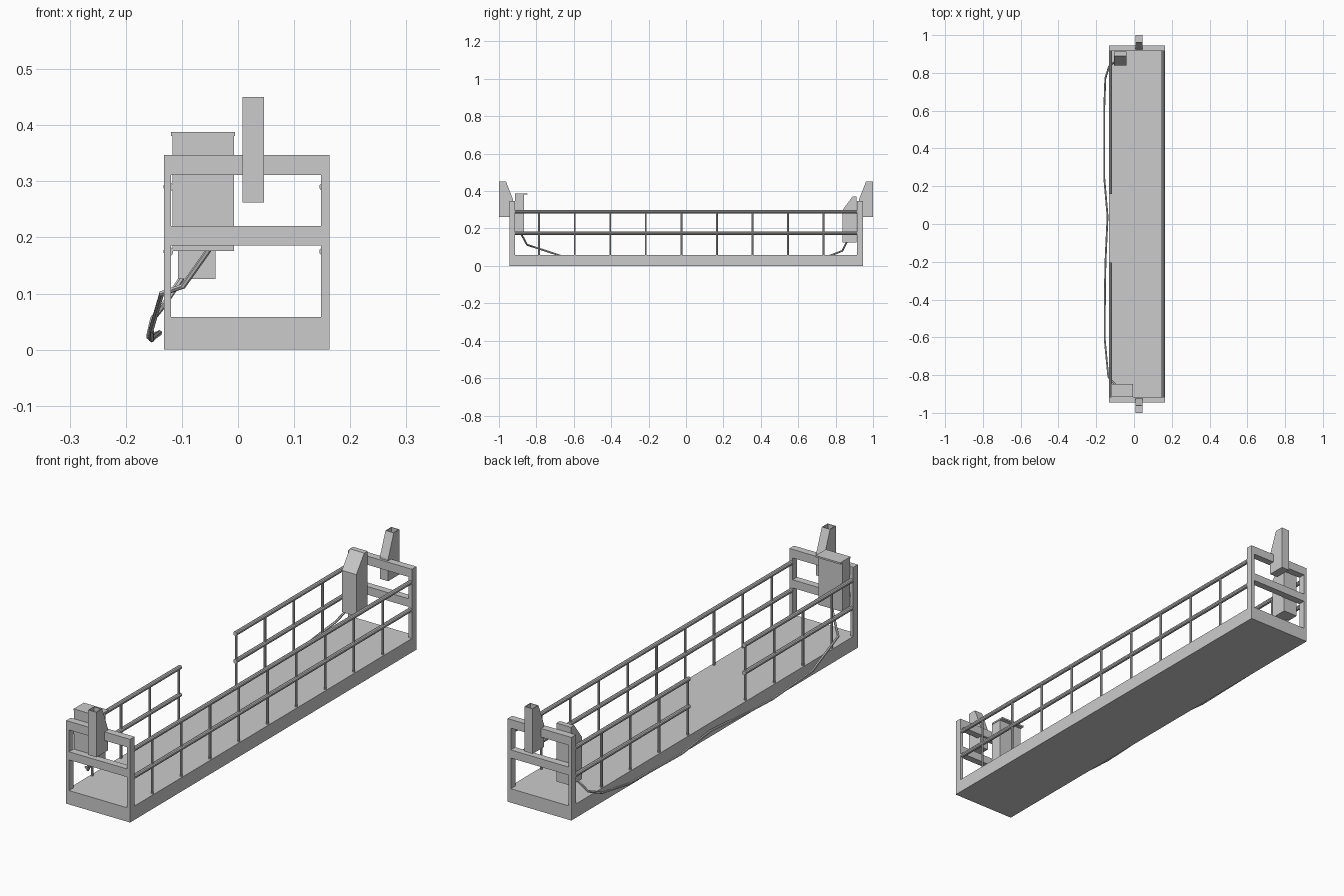
import bpy, bmesh
from mathutils import Vector

if "Cube" in bpy.data.objects:
    bpy.data.objects.remove(bpy.data.objects["Cube"])

X0, X1 = -0.132, 0.163      # platform width limits
YE, YI = 0.945, 0.915       # outer and inner faces of the end frames


def finish(name, bm):
    bmesh.ops.recalc_face_normals(bm, faces=bm.faces[:])
    me = bpy.data.meshes.new(name)
    bm.to_mesh(me)
    bm.free()
    ob = bpy.data.objects.new(name, me)
    bpy.context.collection.objects.link(ob)
    return ob


def add_box(bm, x0, x1, y0, y1, z0, z1):
    r = bmesh.ops.create_cube(bm, size=1)
    bmesh.ops.scale(bm, vec=(x1 - x0, y1 - y0, z1 - z0), verts=r['verts'])
    bmesh.ops.translate(bm, vec=((x0 + x1) / 2, (y0 + y1) / 2, (z0 + z1) / 2), verts=r['verts'])


def add_prism(bm, pts, x0, x1):
    """Extrude a (y, z) profile along x."""
    f = bm.faces.new([bm.verts.new((x0, y, z)) for y, z in pts])
    r = bmesh.ops.extrude_face_region(bm, geom=[f])
    vs = [g for g in r['geom'] if isinstance(g, bmesh.types.BMVert)]
    bmesh.ops.translate(bm, vec=(x1 - x0, 0, 0), verts=vs)


def add_rod(bm, a, b, r, sides=8):
    a, b = Vector(a), Vector(b)
    d = b - a
    m = d.to_track_quat('Z', 'Y').to_matrix().to_4x4()
    m.translation = (a + b) / 2
    bmesh.ops.create_cone(bm, cap_ends=True, segments=sides, radius1=r, radius2=r,
                          depth=d.length, matrix=m)


# Platform base with flat deck
bm = bmesh.new()
add_box(bm, X0, X1, -YE, YE, 0, 0.058)
finish("platform_base", bm)

for s, end in ((-1, "front"), (1, "back")):
    # End frame: two posts and two cross bars
    ya, yb = sorted((s * YI, s * YE))
    bm = bmesh.new()
    add_box(bm, X0, X0 + 0.013, ya, yb, 0.058, 0.347)
    add_box(bm, X1 - 0.015, X1, ya, yb, 0.058, 0.347)
    for z0, z1 in ((0.186, 0.22), (0.311, 0.347)):
        add_box(bm, X0 + 0.013, X1 - 0.015, ya, yb, z0, z1)
    finish(end + "_end_frame", bm)

    # Hanger bracket with an open top
    bm = bmesh.new()
    prof = [(1.0, 0.262), (1.0, 0.45), (0.962, 0.45), (0.925, 0.355), (0.925, 0.262)]
    add_prism(bm, [(s * y, z) for y, z in prof], 0.008, 0.046)
    bmesh.ops.recalc_face_normals(bm, faces=bm.faces[:])
    top = [f for f in bm.faces if f.calc_center_median().z > 0.449]
    bmesh.ops.inset_region(bm, faces=top, thickness=0.004)
    r = bmesh.ops.extrude_face_region(bm, geom=top)
    vs = [g for g in r['geom'] if isinstance(g, bmesh.types.BMVert)]
    bmesh.ops.delete(bm, geom=top, context='FACES_ONLY')
    bmesh.ops.translate(bm, vec=(0, 0, -0.09), verts=vs)
    finish(end + "_hanger_bracket", bm)

# Guard rails: full on the right, with an entry gap on the left
POSTS = [-0.785 + 0.19 * i for i in range(9)]
for name, x, spans in (("right", X1 - 0.009, [(-YI, YI)]),
                       ("left", X0 + 0.008, [(-YI, -0.205), (0.158, YI)])):
    bm = bmesh.new()
    for a, b in spans:
        for z in (0.29, 0.175):
            add_rod(bm, (x, a, z), (x, b, z), 0.009, 10)
        for y in POSTS:
            if a - 0.02 < y < b + 0.02:
                add_rod(bm, (x, y, 0.05), (x, y, 0.29), 0.005)
    ob = finish(name + "_guard_rail", bm)
    bpy.context.view_layer.objects.active = ob
    ob.select_set(True)
    bpy.ops.object.shade_smooth_by_angle()
    ob.select_set(False)

# Cabinet at the front end, with an overhanging lid
bm = bmesh.new()
add_box(bm, -0.117, -0.007, -YI, -0.865, 0.176, 0.381)
add_box(bm, -0.119, -0.005, -YI, -0.848, 0.381, 0.388)
finish("power_cabinet", bm)

# Sloped control console at the back end
bm = bmesh.new()
add_prism(bm, [(0.912, 0.126), (0.912, 0.37), (0.89, 0.37), (0.838, 0.30), (0.838, 0.126)],
          -0.107, -0.04)
finish("control_console", bm)

# Cable running outside the platform between the two cabinets
path = [(-0.052, -0.885, 0.178), (-0.098, -0.85, 0.113), (-0.136, -0.81, 0.10),
        (-0.155, -0.61, 0.035), (-0.154, -0.35, 0.018), (-0.151, -0.2, 0.022),
        (-0.14, 0.04, 0.03), (-0.158, 0.25, 0.022), (-0.158, 0.6, 0.03),
        (-0.152, 0.77, 0.055), (-0.132, 0.835, 0.08), (-0.10, 0.86, 0.128)]
cu = bpy.data.curves.new("cable", 'CURVE')
cu.dimensions = '3D'
cu.bevel_depth = 0.005
cu.bevel_resolution = 1
cu.use_fill_caps = True
sp = cu.splines.new('POLY')
sp.points.add(len(path) - 1)
for p, co in zip(sp.points, path):
    p.co = (*co, 1)
sp.use_smooth = False
bpy.context.collection.objects.link(bpy.data.objects.new("cable", cu))
